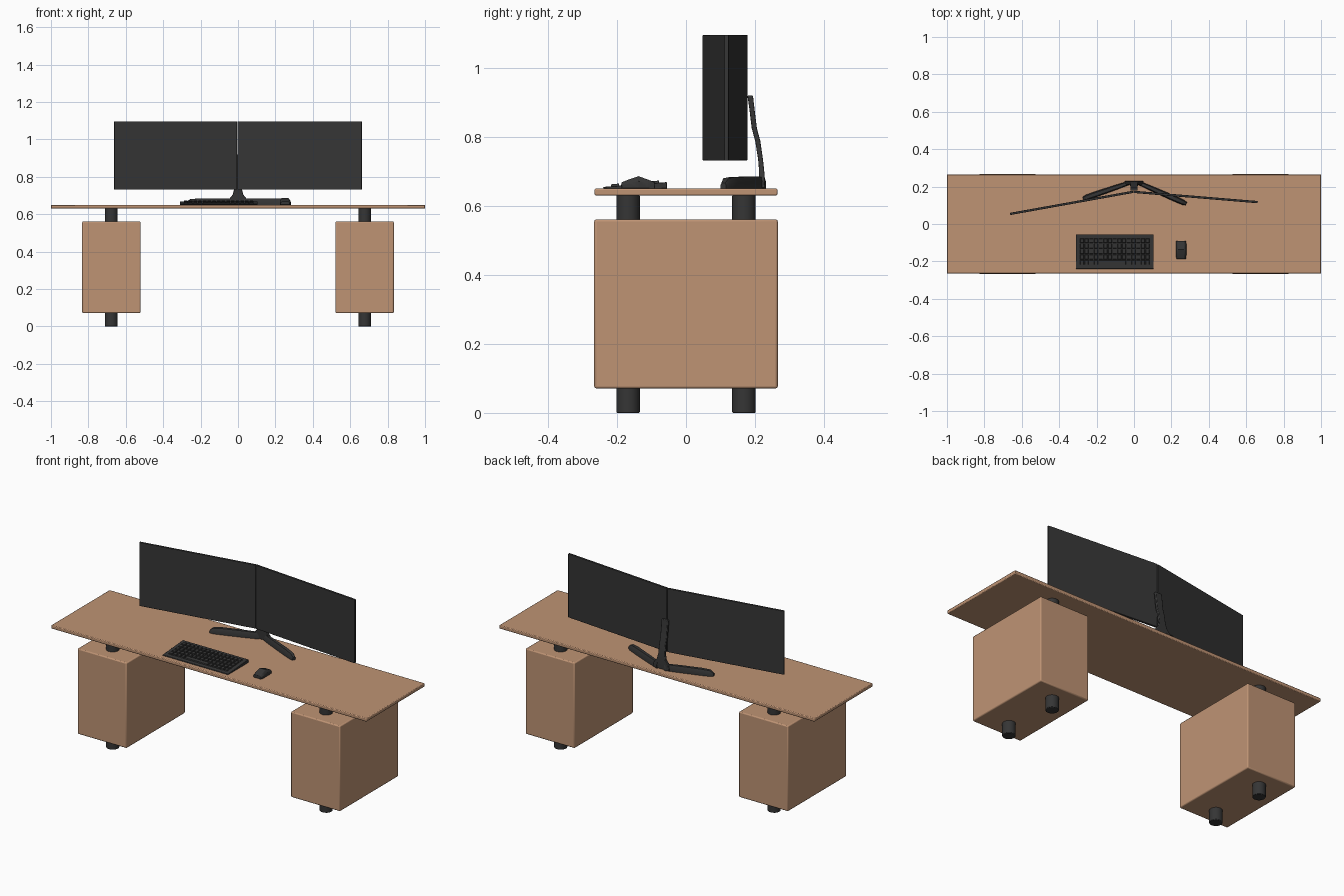
import bpy, bmesh, math
from mathutils import Vector, Matrix

if "Cube" in bpy.data.objects:
    bpy.data.objects.remove(bpy.data.objects["Cube"])


def material(name, rgb):
    m = bpy.data.materials.new(name)
    m.diffuse_color = (*rgb, 1)
    m.use_nodes = True
    m.node_tree.nodes["Principled BSDF"].inputs["Base Color"].default_value = m.diffuse_color
    return m


WOOD = material("warm_wood", (0.52, 0.295, 0.175))
BLACK = material("soft_black", (0.036, 0.036, 0.036))


def finish(bm, name, mat, bevel=0.0, segments=2):
    bmesh.ops.recalc_face_normals(bm, faces=bm.faces)
    mesh = bpy.data.meshes.new(name)
    bm.to_mesh(mesh)
    bm.free()
    mesh.materials.append(mat)
    ob = bpy.data.objects.new(name, mesh)
    bpy.context.collection.objects.link(ob)
    if bevel:
        mod = ob.modifiers.new("soft_edges", "BEVEL")
        mod.width, mod.segments = bevel, segments
        mod.limit_method, mod.angle_limit = "ANGLE", math.radians(40)
    bpy.ops.object.select_all(action="DESELECT")
    ob.select_set(True)
    bpy.context.view_layer.objects.active = ob
    bpy.ops.object.shade_smooth_by_angle(angle=math.radians(35))
    return ob


def box(name, size, centre, mat, bevel=0.0, turn=0.0):
    bm = bmesh.new()
    bmesh.ops.create_cube(bm, size=1, matrix=Matrix.Translation(centre)
                          @ Matrix.Rotation(turn, 4, "Z") @ Matrix.Diagonal((*size, 1)))
    return finish(bm, name, mat, bevel)


def loft(name, sections, mat, bevel=0.0):
    """Join matching rings of points and cap both ends."""
    bm = bmesh.new()
    rings = [[bm.verts.new(p) for p in s] for s in sections]
    n = len(rings[0])
    for a, b in zip(rings, rings[1:]):
        for i in range(n):
            bm.faces.new((a[i], a[(i + 1) % n], b[(i + 1) % n], b[i]))
    bm.faces.new(rings[0])
    bm.faces.new(rings[-1])
    return finish(bm, name, mat, bevel)


# desk top and the two cabinets on round posts
box("desk_top", (2, 0.53, 0.02), (0, 0, 0.64), WOOD, 0.004)
for side, sx in (("left", -1), ("right", 1)):
    box(side + "_cabinet", (0.312, 0.532, 0.49), (sx * 0.677, 0, 0.316), WOOD, 0.006)
    for end, y in (("front", -0.168), ("back", 0.168)):
        bm = bmesh.new()
        bmesh.ops.create_cone(bm, cap_ends=True, segments=32, radius1=0.034, radius2=0.034,
                              depth=0.632, matrix=Matrix.Translation((sx * 0.677, y, 0.316)))
        finish(bm, f"{side}_{end}_post", BLACK, 0.003)

# two angled screens, placed from their front bottom edges
for side, a, b in (("left", (-0.661, 0.048), (-0.004, 0.166)),
                   ("right", (-0.004, 0.166), (0.661, 0.111))):
    a, b = Vector(a), Vector(b)
    d = b - a
    mid = (a + b) / 2 + Vector((-d.y, d.x)).normalized() * 0.006
    box(side + "_screen", (d.length, 0.012, 0.365), (mid.x, mid.y, 0.9135), BLACK, 0.002,
        math.atan2(d.y, d.x))

# stand neck: y, z, depth, half width
neck = [(0.221, 0.652, 0.016, 0.052), (0.220, 0.680, 0.016, 0.048), (0.219, 0.705, 0.015, 0.028),
        (0.216, 0.735, 0.014, 0.021), (0.208, 0.788, 0.015, 0.020), (0.198, 0.825, 0.015, 0.020),
        (0.190, 0.890, 0.015, 0.020), (0.186, 0.920, 0.016, 0.020)]
loft("stand_neck", [[(-w, y - d / 2, z), (w, y - d / 2, z), (w, y + d / 2, z), (-w, y + d / 2, z)]
                    for y, z, d, w in neck], BLACK, 0.003)

# spread stand feet: fraction along, half width, height
for side, start, tip in (("left", (-0.02, 0.222), (-0.272, 0.136)),
                         ("right", (0.02, 0.222), (0.280, 0.108))):
    start, tip = Vector(start), Vector(tip)
    d = tip - start
    n = Vector((-d.y, d.x)).normalized()
    rings = []
    for t, w, h in ((0, 0.010, 0.034), (0.3, 0.013, 0.035), (0.75, 0.015, 0.034),
                    (0.93, 0.014, 0.030), (1, 0.009, 0.016)):
        c = start + d * t
        rings.append([(*(c + n * u * w), 0.65 + v * h) for u, v in
                      ((-1, 0), (1, 0), (1, 0.6), (0.6, 1), (-0.6, 1), (-1, 0.6))])
    loft(side + "_stand_foot", rings, BLACK)

# wedge keyboard
X0, X1, Y0, Y1 = -0.311, 0.105, -0.24, -0.055
Z0, Z1 = 0.655, 0.669


def deck(y):
    return Z0 + (Z1 - Z0) * (y - Y0) / (Y1 - Y0)


loft("keyboard_body", [[(x, Y0, 0.65), (x, Y1, 0.65), (x, Y1, Z1), (x, Y0, Z0)]
                       for x in (X0, X1)], BLACK, 0.002)

# rows of tapered keys, with one long key in the front row
bm = bmesh.new()
rows, cols = 5, 15
px, py = (X1 - X0 - 0.04) / cols, (Y1 - Y0 - 0.04) / rows
for r in range(rows):
    c = 0
    while c < cols:
        span = 6 if r == 0 and c == 4 else 1
        xa, xb = X0 + 0.02 + c * px + 0.002, X0 + 0.02 + (c + span) * px - 0.002
        ya, yb = Y0 + 0.02 + r * py + 0.002, Y0 + 0.02 + (r + 1) * py - 0.002
        low, top = [], []
        for x, y, ix, iy in ((xa, ya, 1, 1), (xb, ya, -1, 1), (xb, yb, -1, -1), (xa, yb, 1, -1)):
            low.append(bm.verts.new((x, y, deck(y) - 0.001)))
            top.append(bm.verts.new((x + ix * 0.002, y + iy * 0.002, deck(y) + 0.006)))
        bm.faces.new(top)
        for i in range(4):
            j = (i + 1) % 4
            bm.faces.new((low[i], low[j], top[j], top[i]))
        c += span
finish(bm, "keyboard_keys", BLACK)

# mouse: y, half width, height
mouse = [(-0.187, 0.025, 0.018), (-0.165, 0.028, 0.027), (-0.137, 0.0285, 0.036),
         (-0.110, 0.028, 0.026), (-0.090, 0.026, 0.018)]
loft("mouse", [[(0.252 + u * w, y, 0.65 + v * h) for u, v in
                ((-1, 0), (1, 0), (1, 0.6), (0.65, 1), (-0.65, 1), (-1, 0.6))]
               for y, w, h in mouse], BLACK, 0.002)
